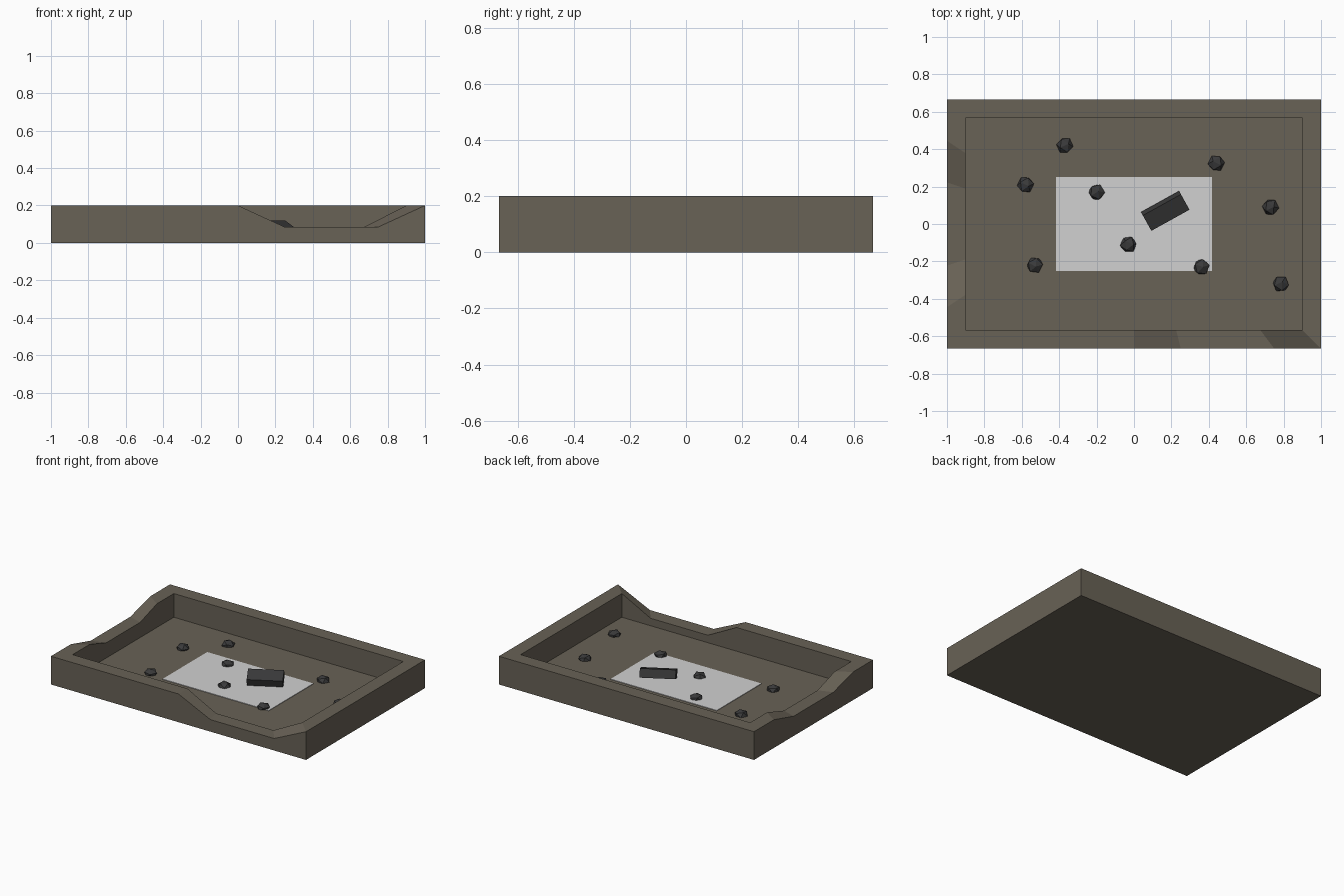
import bpy, bmesh, math, random
from mathutils import Matrix, Euler

if "Cube" in bpy.data.objects:
    bpy.data.objects.remove(bpy.data.objects["Cube"])
random.seed(4)


def material(name, rgb):
    mat = bpy.data.materials.new(name)
    mat.use_nodes = True
    color = (*rgb, 1)
    mat.diffuse_color = color
    mat.node_tree.nodes["Principled BSDF"].inputs["Base Color"].default_value = color
    return mat


def add_object(name, bm, mat):
    bmesh.ops.recalc_face_normals(bm, faces=bm.faces)
    mesh = bpy.data.meshes.new(name)
    bm.to_mesh(mesh)
    bm.free()
    mesh.materials.append(mat)
    obj = bpy.data.objects.new(name, mesh)
    bpy.context.collection.objects.link(obj)
    return obj


stone = material("brown stone", (0.14, 0.122, 0.093))
pale = material("pale grey slab", (0.64, 0.64, 0.64))
dark = material("dark rubble", (0.042, 0.042, 0.043))

HX, HY, WALL, FLOOR, TOP = 1.0, 2 / 3, 0.1, 0.032, 0.2
NX, NY = 8, 6

# Perimeter steps in the range -1..1, counter-clockwise from the front right corner
steps = [(2 * i / NX - 1, -1) for i in range(NX)]
steps += [(1, 2 * j / NY - 1) for j in range(NY)]
steps += [(1 - 2 * i / NX, 1) for i in range(NX)]
steps += [(-1, 1 - 2 * j / NY) for j in range(NY)]


def rim_height(u, v):
    # Broken stretches of the front wall and of the -x wall
    if v == -1 and 0.2 < u < 0.8:
        return 0.085
    if u == -1 and abs(v) < 0.4:
        return 0.14
    return TOP


def loop(bm, hx, hy, height):
    return [bm.verts.new((u * hx, v * hy, height(u, v))) for u, v in steps]


# Walled foundation with a crumbled rim
bm = bmesh.new()
loops = [
    loop(bm, HX, HY, lambda u, v: 0),
    loop(bm, HX, HY, rim_height),
    loop(bm, HX - WALL, HY - WALL, rim_height),
    loop(bm, HX - WALL, HY - WALL, lambda u, v: FLOOR),
]
for a, b in zip(loops, loops[1:]):
    for i in range(len(steps)):
        j = (i + 1) % len(steps)
        bm.faces.new((a[i], a[j], b[j], b[i]))
bm.faces.new(loops[0][::-1])
bm.faces.new(loops[-1])
add_object("walled_foundation", bm, stone)

# Pale floor slab
bm = bmesh.new()
bmesh.ops.create_cube(bm, size=1, matrix=Matrix.Translation((0, 0, FLOOR + 0.001))
                      @ Matrix.Diagonal((0.833, 0.5, 0.006, 1)))
add_object("floor_slab", bm, pale)

# Tilted fallen block
bm = bmesh.new()
tilt = Matrix.Rotation(math.radians(29), 4, "Z") @ Matrix.Rotation(math.radians(20), 4, "X")
bmesh.ops.create_cube(bm, size=1, matrix=Matrix.Translation((0.167, 0.07, 0.075))
                      @ tilt @ Matrix.Diagonal((0.233, 0.1, 0.06, 1)))
add_object("fallen_block", bm, dark)

# Scattered low-poly rubble
spots = [(-0.37, 0.42), (-0.58, 0.21), (-0.2, 0.17), (-0.03, -0.11), (-0.53, -0.22),
         (0.36, -0.23), (0.44, 0.325), (0.73, 0.09), (0.785, -0.32)]
for n, (x, y) in enumerate(spots, 1):
    bm = bmesh.new()
    spin = Euler([random.uniform(0, math.tau) for _ in range(3)]).to_matrix().to_4x4()
    place = Matrix.Translation((x, y, 0.036)) @ Matrix.Diagonal((1, 1, 0.7, 1)) @ spin
    bmesh.ops.create_icosphere(bm, subdivisions=1, radius=0.046, matrix=place)
    add_object(f"rubble_{n}", bm, dark)
